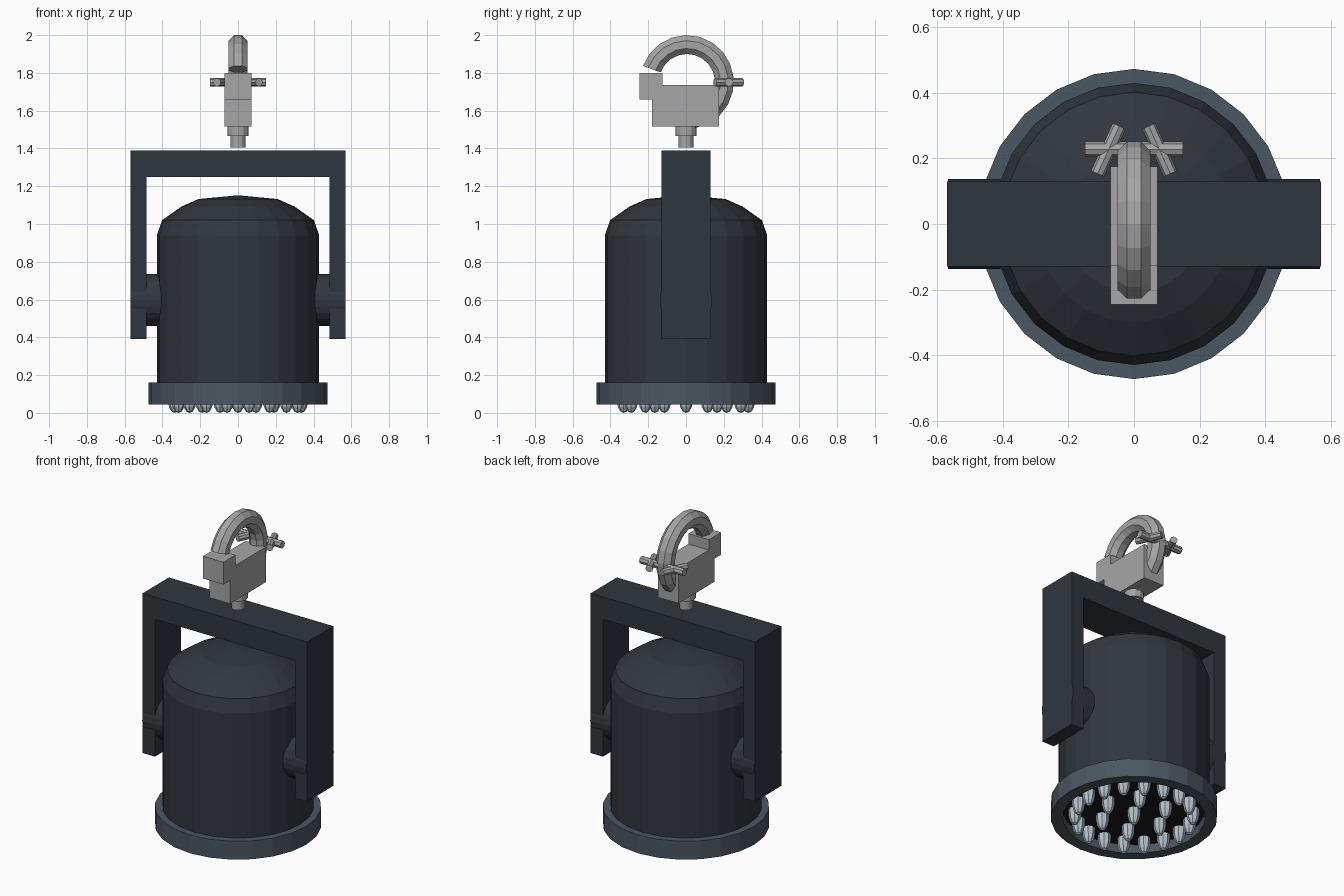
import bpy, bmesh
from math import sin, cos, pi, radians
from mathutils import Matrix, Vector

if "Cube" in bpy.data.objects:
    bpy.data.objects.remove(bpy.data.objects["Cube"])


def mat(name, rgb):
    m = bpy.data.materials.new(name)
    m.diffuse_color = (*rgb, 1)
    m.use_nodes = True
    m.node_tree.nodes["Principled BSDF"].inputs["Base Color"].default_value = m.diffuse_color
    return m


BODY = mat("dark_paint", (0.030, 0.038, 0.048))
YOKE = mat("yoke_paint", (0.028, 0.038, 0.048))
RIM = mat("rim_paint", (0.07, 0.095, 0.12))
BLACK = mat("plate_black", (0.012, 0.011, 0.011))
LENS = mat("lens_glass", (0.45, 0.54, 0.60))
METAL = mat("clamp_metal", (0.38, 0.38, 0.38))


def finish(name, bm, material):
    bmesh.ops.recalc_face_normals(bm, faces=bm.faces)
    me = bpy.data.meshes.new(name)
    bm.to_mesh(me)
    bm.free()
    me.materials.append(material)
    ob = bpy.data.objects.new(name, me)
    bpy.context.collection.objects.link(ob)
    return ob


def add_lathe(bm, profile, n, at=(0, 0, 0), closed=False):
    """Revolve (radius, z) points around z; zero radius becomes a pole."""
    at = Vector(at)
    rings = []
    for r, z in profile:
        k = 1 if r == 0 else n
        rings.append([bm.verts.new(at + Vector((r * cos(2 * pi * i / n), r * sin(2 * pi * i / n), z)))
                      for i in range(k)])
    pairs = list(zip(rings, rings[1:])) + ([(rings[-1], rings[0])] if closed else [])
    for a, b in pairs:
        for i in range(n):
            j = (i + 1) % n
            quad = [a[i % len(a)], a[j % len(a)], b[j % len(b)], b[i % len(b)]]
            bm.faces.new(list(dict.fromkeys(quad)))


def lathe(name, profile, n, material, closed=False):
    bm = bmesh.new()
    add_lathe(bm, profile, n, closed=closed)
    return finish(name, bm, material)


def prism(name, outline, half, axis, material):
    """Extrude a 2D outline symmetrically along x (y,z points) or y (x,z points)."""
    bm = bmesh.new()
    place = (lambda p, d: (d, p[0], p[1])) if axis == "x" else (lambda p, d: (p[0], d, p[1]))
    face = bm.faces.new([bm.verts.new(place(p, -half)) for p in outline])
    new = bmesh.ops.extrude_face_region(bm, geom=[face])["geom"]
    bmesh.ops.translate(bm, verts=[v for v in new if isinstance(v, bmesh.types.BMVert)],
                        vec=place((0, 0), 2 * half))
    return finish(name, bm, material)


def rod(name, center, direction, length, r, n, material):
    bm = bmesh.new()
    rot = Vector(direction).to_track_quat("Z", "Y").to_matrix().to_4x4()
    bmesh.ops.create_cone(bm, cap_ends=True, segments=n, radius1=r, radius2=r, depth=length,
                          matrix=Matrix.Translation(center) @ rot)
    return finish(name, bm, material)


# Lamp housing with domed top
lathe("housing", [(0, 0.12), (0.43, 0.12), (0.43, 0.94), (0.402, 1.02), (0.30, 1.092),
                  (0.21, 1.132), (0, 1.152)], 24, BODY)

# Front rim and recessed plate
lathe("rim", [(0.405, 0.12), (0.405, 0.045), (0.473, 0.045), (0.473, 0.16), (0.425, 0.16)],
      24, RIM, closed=True)
lathe("lamp_plate", [(0, 0.10), (0.406, 0.10), (0.406, 0.12), (0, 0.12)], 24, BLACK)

# Bullet lenses: centre, ring of 6, ring of 18
bm = bmesh.new()
for count, radius in ((1, 0), (6, 0.19), (18, 0.335)):
    for i in range(count):
        a = 2 * pi * i / count
        add_lathe(bm, [(0, 0.105), (0.036, 0.105), (0.036, 0.06), (0.030, 0.03),
                       (0.017, 0.007), (0, 0)], 8, (radius * cos(a), radius * sin(a), 0))
finish("lenses", bm, LENS)

# Yoke bracket
prism("yoke", [(-0.57, 0.39), (-0.485, 0.39), (-0.485, 1.25), (0.485, 1.25), (0.485, 0.39),
               (0.57, 0.39), (0.57, 1.39), (-0.57, 1.39)], 0.13, "y", YOKE)

# Tilt pivots
for side, s in (("left", -1), ("right", 1)):
    rod(side + "_pivot", (s * 0.487, 0, 0.597), (1, 0, 0), 0.16, 0.138, 24, BODY)

# Stem between yoke and clamp
lathe("stem", [(0, 1.405), (0.04, 1.405), (0.04, 1.467), (0.056, 1.467), (0.056, 1.517),
               (0, 1.517)], 12, METAL)

# Clamp block
prism("clamp_block", [(-0.18, 1.515), (0.175, 1.515), (0.175, 1.735), (-0.125, 1.735),
                      (-0.125, 1.80), (-0.245, 1.80), (-0.245, 1.66), (-0.18, 1.66)],
      0.071, "x", METAL)

# Curved clamp hook: octagonal tube swept along an arc
bm = bmesh.new()
rings = []
steps = 14
for k in range(steps + 1):
    a = radians(160 - 240 * k / steps)
    ring = []
    for i in range(8):
        b = 2 * pi * (i + 0.5) / 8
        r = 0.198 + 0.054 * cos(b)
        ring.append(bm.verts.new((0.054 * sin(b), 0.005 + r * cos(a), 1.752 + r * sin(a))))
    rings.append(ring)
for a, b in zip(rings, rings[1:]):
    for i in range(8):
        j = (i + 1) % 8
        bm.faces.new((a[i], a[j], b[j], b[i]))
bm.faces.new(rings[0])
bm.faces.new(rings[-1])
finish("clamp_hook", bm, METAL)

# Cross bolt with two slanted wings
rod("cross_bolt", (0, 0.228, 1.75), (1, 0, 0), 0.298, 0.023, 8, METAL)
for side, s in (("left", -1), ("right", 1)):
    rod(side + "_wing", (s * 0.078, 0.226, 1.75), (-s * 0.415, 0.91, 0), 0.16, 0.022, 8, METAL)
